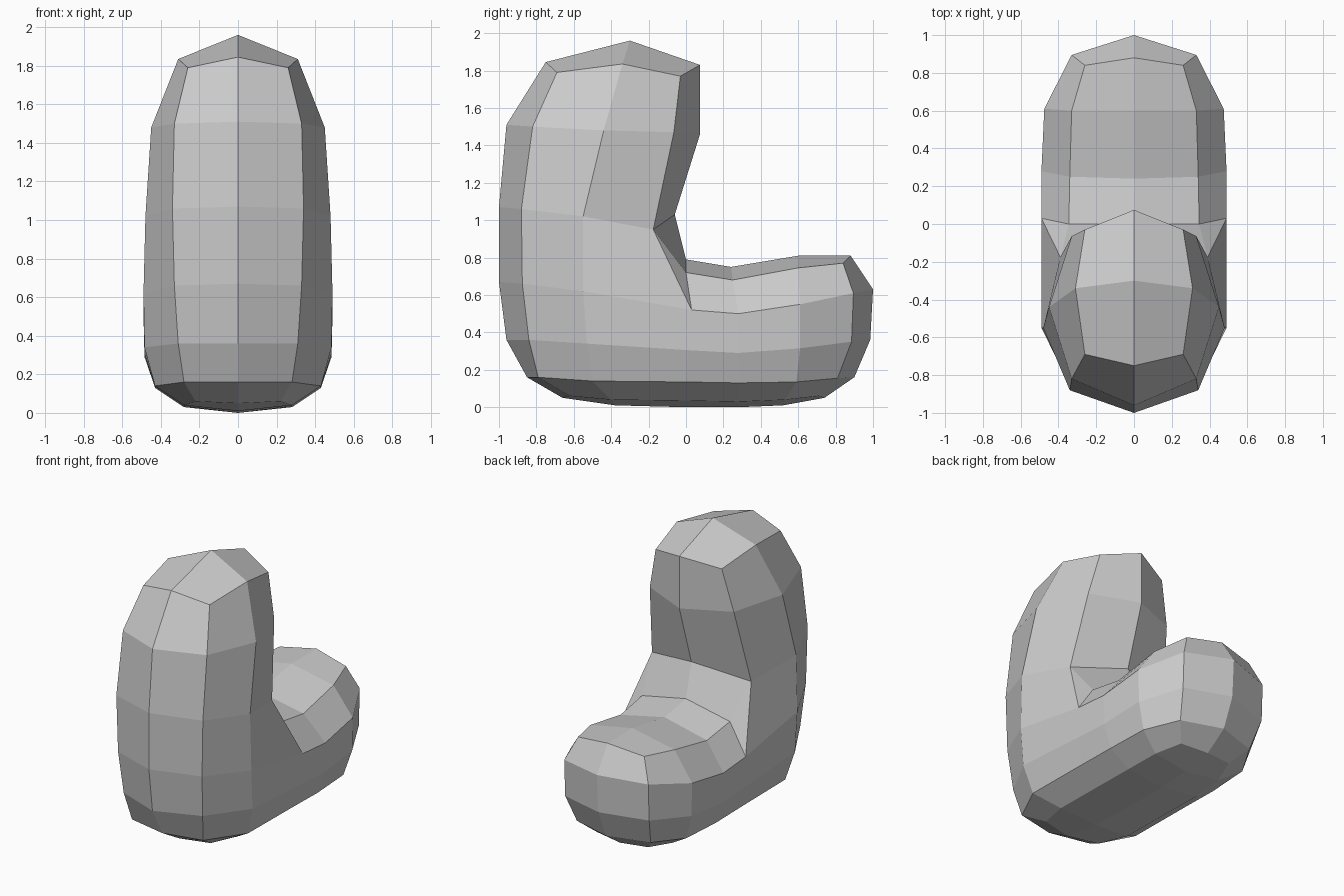
import bpy, bmesh

bm = bmesh.new()


def verts(xs, ys, zs):
    return [bm.verts.new(p) for p in zip(xs, ys, zs)]


def strip(a, b):
    # quads between two rows of equal length
    for i in range(len(a) - 1):
        bm.faces.new((a[i], a[i + 1], b[i + 1], b[i]))


def base_ring(edge, wide, tip, ys, zs):
    # half outline of the foot, from front centre line to back centre line
    return verts((0, edge, wide, wide, wide, wide - 0.015, tip, 0), ys, zs)


def column_ring(xs, ys, zs):
    # half outline of the upright, from front centre line to inner centre line
    return verts((0, *xs, 0), ys, zs)


# Foot: underside centre line and three rising half rings
keel = verts((0,) * 4, (-0.38, 0.0, 0.28, 0.52), (0.01, 0.0, 0.0, 0.01))
sole = base_ring(0.22, 0.28, 0.2, (-0.66, -0.62, -0.4, 0.0, 0.28, 0.53, 0.71, 0.74),
                 (0.05, 0.06, 0.04, 0.035, 0.03, 0.04, 0.06, 0.05))
low = base_ring(0.28, 0.43, 0.29, (-0.85, -0.79, -0.5, 0.0, 0.28, 0.59, 0.81, 0.9),
                (0.16, 0.16, 0.14, 0.135, 0.13, 0.135, 0.155, 0.16))
mid = base_ring(0.31, 0.485, 0.33, (-0.96, -0.84, -0.53, 0.01, 0.28, 0.61, 0.885, 0.985),
                (0.36, 0.36, 0.34, 0.305, 0.29, 0.315, 0.35, 0.36))
high = base_ring(0.33, 0.49, 0.33, (-1, -0.875, -0.55, 0.03, 0.28, 0.61, 0.895, 1.0),
                 (0.67, 0.66, 0.62, 0.52, 0.50, 0.55, 0.61, 0.63))
bm.faces.new((sole[0], keel[0], sole[2], sole[1]))
strip(keel, sole[2:6])
bm.faces.new((sole[5], keel[3], sole[7], sole[6]))
for a, b in ((sole, low), (low, mid), (mid, high)):
    strip(a, b)

# Foot: upper edge and top centre line
rim = verts((0.345, 0.34, 0.33, 0.26), (0.0, 0.25, 0.6, 0.84), (0.72, 0.68, 0.745, 0.77))
crest = verts((0,) * 4, (0.0, 0.24, 0.6, 0.88), (0.79, 0.75, 0.81, 0.81))
strip(high[3:7], rim)
strip(rim, crest)
bm.faces.new((high[6], high[7], crest[3], rim[3]))

# Upright: three half rings and a peaked cap
waist = column_ring((0.34, 0.48, 0.39), (-1, -0.88, -0.55, -0.175, -0.06),
                    (1.07, 1.06, 1.02, 0.95, 1.03))
chest = column_ring((0.33, 0.45, 0.33), (-0.96, -0.82, -0.44, -0.065, 0.075),
                    (1.51, 1.5, 1.48, 1.47, 1.46))
brow = column_ring((0.26, 0.31, 0.26), (-0.75, -0.69, -0.34, -0.03, 0.075),
                   (1.845, 1.79, 1.835, 1.77, 1.83))
peak = bm.verts.new((0, -0.3, 1.96))
strip(high[:4], waist[:4])
strip(waist, chest)
strip(chest, brow)
bm.faces.new((brow[0], brow[1], brow[2], peak))
bm.faces.new((brow[2], brow[3], brow[4], peak))

# Inner corner between upright and foot
bm.faces.new((high[3], rim[0], waist[3]))
bm.faces.new((waist[3], rim[0], crest[0], waist[4]))

bmesh.ops.recalc_face_normals(bm, faces=bm.faces)
mesh = bpy.data.meshes.new("bent_body")
bm.to_mesh(mesh)
bm.free()
body = bpy.data.objects.new("bent_body", mesh)
bpy.context.collection.objects.link(body)

# Mirror the half body across x = 0
mirror = body.modifiers.new("mirror", "MIRROR")
mirror.use_clip = True
mirror.merge_threshold = 0.001
